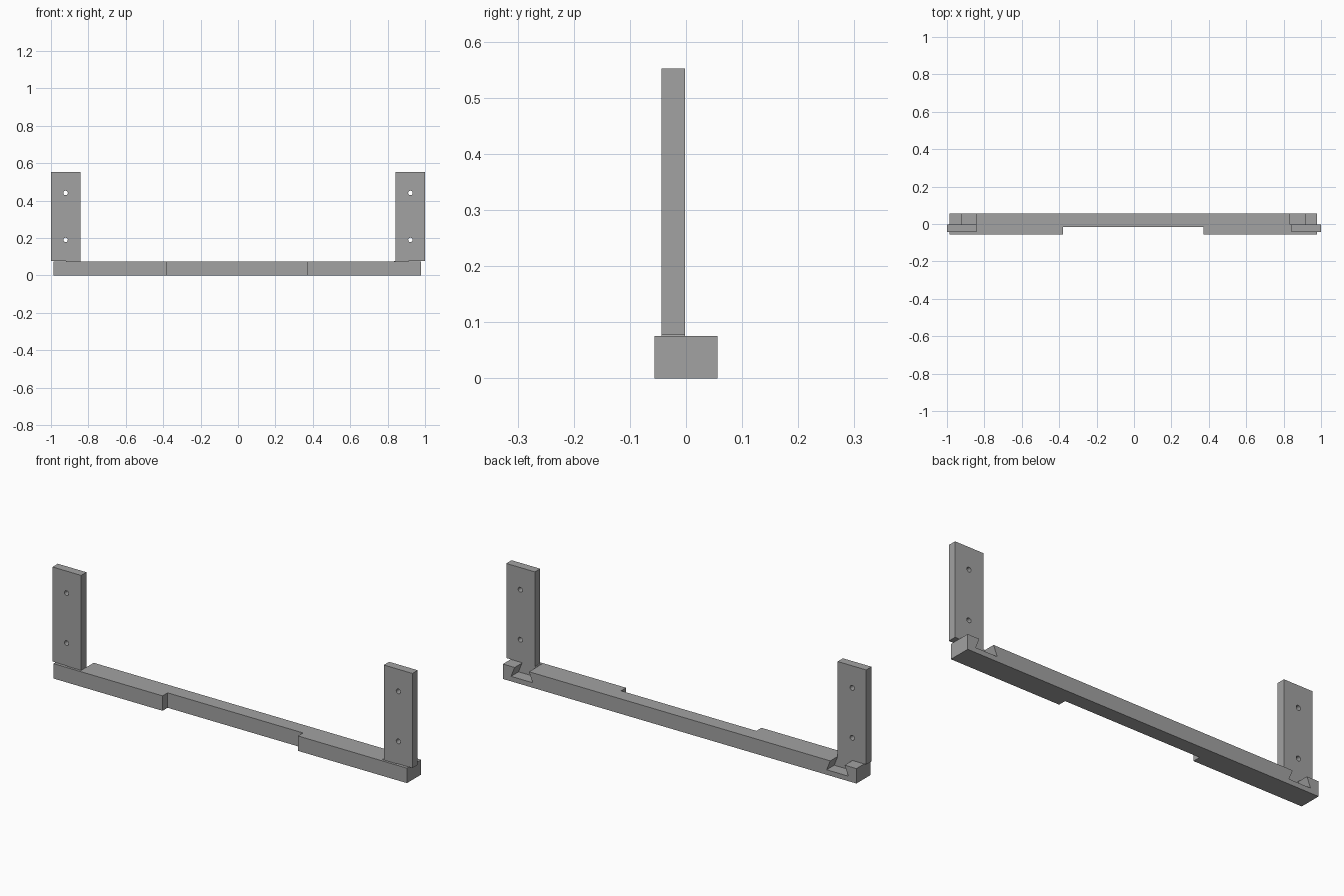
import bpy, bmesh, math
from mathutils import Vector

cube = bpy.data.objects.get("Cube")
if cube:
    bpy.data.objects.remove(cube, do_unlink=True)

# Single grey material
grey = bpy.data.materials.new("plain grey")
grey.use_nodes = True
colour = (0.36, 0.36, 0.36, 1)
grey.diffuse_color = colour
grey.node_tree.nodes["Principled BSDF"].inputs["Base Color"].default_value = colour


def prism(name, points, start, push):
    """Extrude a flat outline; start maps a 2D point to 3D."""
    bm = bmesh.new()
    face = bm.faces.new([bm.verts.new(start(*p)) for p in points])
    made = bmesh.ops.extrude_face_region(bm, geom=[face])["geom"]
    verts = [g for g in made if isinstance(g, bmesh.types.BMVert)]
    bmesh.ops.translate(bm, verts=verts, vec=Vector(push))
    bmesh.ops.recalc_face_normals(bm, faces=bm.faces)
    mesh = bpy.data.meshes.new(name)
    bm.to_mesh(mesh)
    bm.free()
    mesh.materials.append(grey)
    obj = bpy.data.objects.new(name, mesh)
    bpy.context.collection.objects.link(obj)
    return obj


def cut(target, cutter):
    """Subtract the cutter from the target and discard it."""
    cutter.hide_render = True
    mod = target.modifiers.new("cut", "BOOLEAN")
    mod.operation = "DIFFERENCE"
    mod.solver = "EXACT"
    mod.object = cutter
    bpy.context.view_layer.objects.active = target
    bpy.ops.object.modifier_apply(modifier=mod.name)
    bpy.data.objects.remove(cutter, do_unlink=True)


BAR_TOP, SLOT_FLOOR, POST_BASE, POST_TOP = 0.075, 0.025, 0.077, 0.552
POST_FRONT, POST_BACK, HALF_DEPTH = -0.044, -0.002, 0.056
CENTRE = -0.004            # the bar sits a touch off centre
NECK_IN, NECK_OUT, FLARE = 0.837, 0.917, 0.02

# Crossbar with a shallow recess along the middle of its front
outline = [(-0.982, HALF_DEPTH), (-0.982, -HALF_DEPTH), (-0.376, -HALF_DEPTH), (-0.376, -0.016)]
outline += [(-x, y) for x, y in reversed(outline)]
bar = prism("crossbar", outline, lambda x, y: (x + CENTRE, y, 0), (0, 0, BAR_TOP))

for side, label in ((1, "left"), (-1, "right")):
    # Dovetail slot, open at the back of the bar
    slot = [(NECK_IN, 0.1), (NECK_IN, BAR_TOP), (NECK_IN - FLARE, SLOT_FLOOR),
            (NECK_OUT + FLARE, SLOT_FLOOR), (NECK_OUT, BAR_TOP), (NECK_OUT, 0.1)]
    cut(bar, prism("slot_cutter", slot, lambda x, z: (side * x + CENTRE, POST_FRONT, z), (0, 0.15, 0)))

    # Upright post with a dovetail tail under its inner half
    gap, shift = 0.001, side * CENTRE
    inner, outer = NECK_IN + gap + shift, NECK_OUT - gap + shift
    shape = [(0.841, POST_TOP), (0.841, POST_BASE), (inner, POST_BASE),
             (inner - FLARE, SLOT_FLOOR + gap), (outer + FLARE, SLOT_FLOOR + gap),
             (outer, POST_BASE), (1, POST_BASE), (1, POST_TOP)]
    post = prism(label + "_post", shape, lambda x, z: (side * x, POST_FRONT, z), (0, POST_BACK - POST_FRONT, 0))

    # Screw holes through the post
    for z in (0.19, 0.441):
        ring = [(0.012 * math.cos(a), 0.012 * math.sin(a))
                for a in (math.tau * i / 24 for i in range(24))]
        cut(post, prism("hole_cutter", ring, lambda u, v: (side * 0.922 + u, -0.1, z + v), (0, 0.2, 0)))

    # Smooth hole walls, crisp edges elsewhere
    bpy.ops.object.select_all(action="DESELECT")
    post.select_set(True)
    bpy.context.view_layer.objects.active = post
    bpy.ops.object.shade_smooth_by_angle(angle=math.radians(30))
